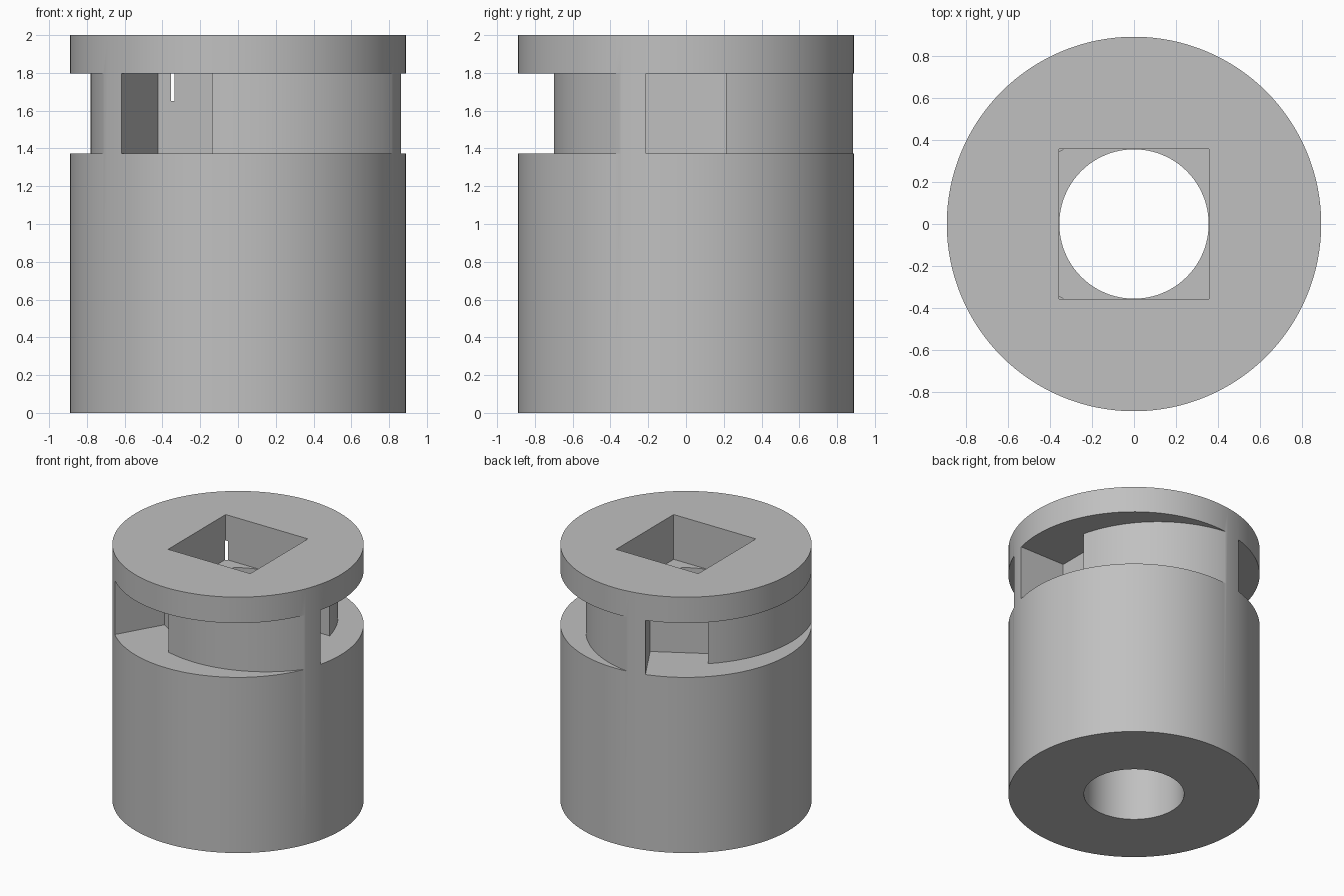
import bpy, bmesh, math
from math import sin, cos, radians
from mathutils import Matrix

if "Cube" in bpy.data.objects:
    bpy.data.objects.remove(bpy.data.objects["Cube"])

RADIUS, HEIGHT = 0.89, 2.0
SLOT_LOW, SLOT_HIGH = 1.373, 1.797
BORE = 0.355


def prism(name, outline, low, high, turn=0):
    """Extrude a flat outline from low to high, turned about z."""
    bm = bmesh.new()
    face = bm.faces.new([bm.verts.new((x, y, low)) for x, y in outline])
    top = bmesh.ops.extrude_face_region(bm, geom=[face])["geom"]
    verts = [v for v in top if isinstance(v, bmesh.types.BMVert)]
    bmesh.ops.translate(bm, verts=verts, vec=(0, 0, high - low))
    bmesh.ops.recalc_face_normals(bm, faces=bm.faces)
    bm.transform(Matrix.Rotation(radians(turn), 4, "Z"))
    mesh = bpy.data.meshes.new(name)
    bm.to_mesh(mesh)
    bm.free()
    obj = bpy.data.objects.new(name, mesh)
    bpy.context.collection.objects.link(obj)
    return obj


def circle(radius, count):
    return [(radius * cos(math.tau * i / count), radius * sin(math.tau * i / count))
            for i in range(count)]


def cut(target, cutter):
    cutter.hide_render = True
    bpy.context.view_layer.objects.active = target
    mod = target.modifiers.new("cut", "BOOLEAN")
    mod.operation, mod.solver, mod.object = "DIFFERENCE", "EXACT", cutter
    bpy.ops.object.modifier_apply(modifier=mod.name)
    bpy.data.objects.remove(cutter)


# Main cylinder with a through bore
hub = prism("clutch_hub", circle(RADIUS, 128), 0, HEIGHT)
cut(hub, prism("bore_cutter", circle(BORE, 96), -0.2, HEIGHT + 0.2))

# Three cam slots: a square pocket leading into an off-centre arc
half, depth, offset, outer = 0.213, 0.476, -0.22, 1.2
start = math.degrees(math.asin(half / RADIUS))
steps = 40
angles = [radians(start + (90 - start) * i / steps) for i in range(steps + 1)]
arc = [(offset + RADIUS * cos(a), RADIUS * sin(a)) for a in angles]
slot = [(outer, -half), (depth, -half), (depth, half)] + arc
slot += [(offset, outer), (outer, outer)]
for k in range(3):
    cut(hub, prism("slot_cutter", slot, SLOT_LOW, SLOT_HIGH, 120 * k))

# Square drive socket in the top
s = BORE + 0.0005
square = [(-s, -s), (s, -s), (s, s), (-s, s)]
cut(hub, prism("socket_cutter", square, 1.65, HEIGHT + 0.3))

# Plain grey finish
grey = bpy.data.materials.new("plain_grey")
grey.use_nodes = True
colour = (0.53, 0.53, 0.53, 1)
grey.diffuse_color = colour
grey.node_tree.nodes["Principled BSDF"].inputs["Base Color"].default_value = colour
hub.data.materials.clear()
hub.data.materials.append(grey)

bpy.ops.object.select_all(action="DESELECT")
hub.select_set(True)
bpy.context.view_layer.objects.active = hub
bpy.ops.object.shade_smooth_by_angle(angle=radians(20))
